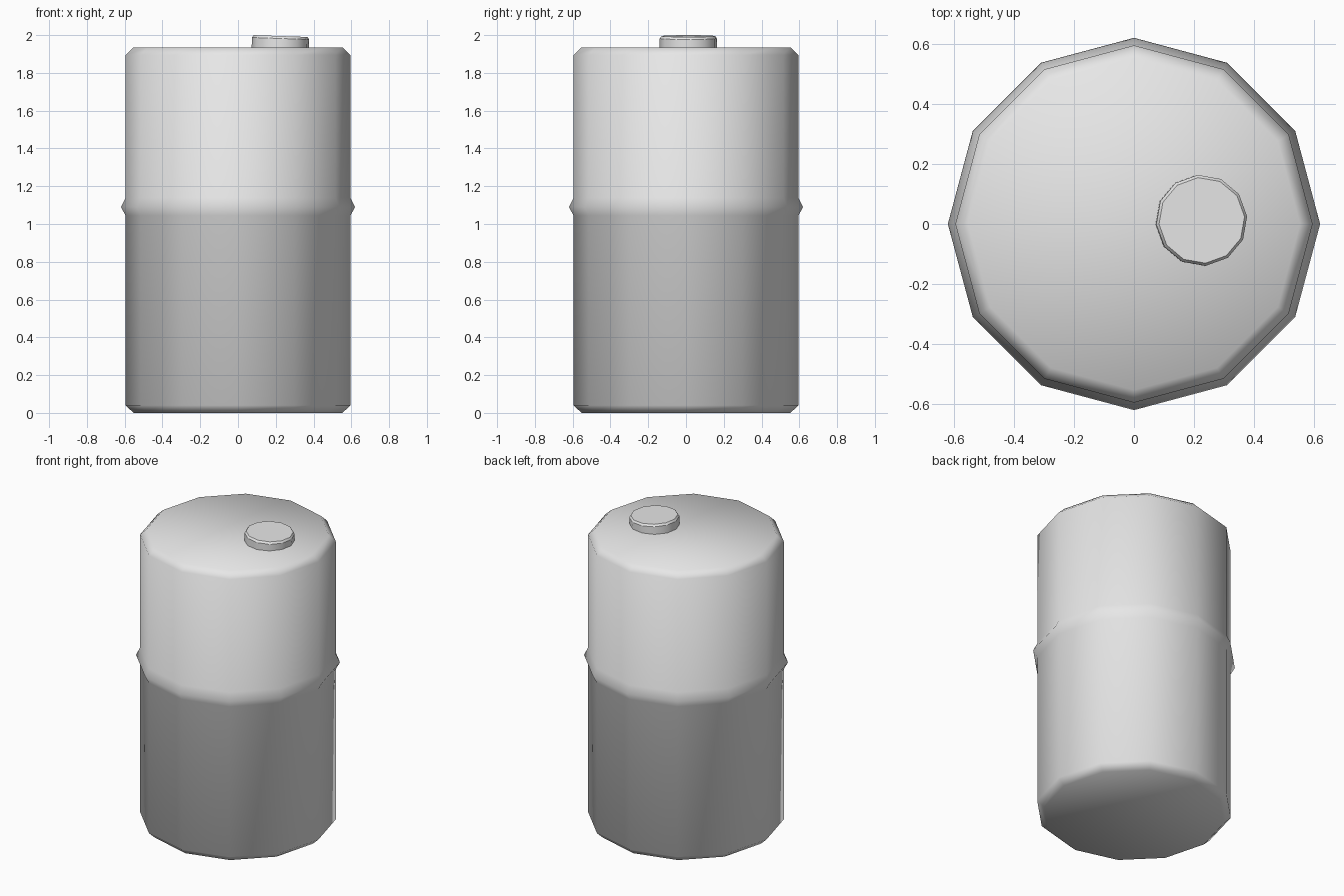
import bpy, bmesh, math
from mathutils import Matrix

cube = bpy.data.objects.get("Cube")
if cube:
    bpy.data.objects.remove(cube, do_unlink=True)

SIDES = 12


def make_material(name, color):
    mat = bpy.data.materials.new(name)
    mat.use_nodes = True
    mat.diffuse_color = color
    mat.node_tree.nodes["Principled BSDF"].inputs["Base Color"].default_value = color
    return mat


def lathe(name, profile, mat, turn=0.0):
    """Closed solid of revolution from (radius, height) points, bottom to top."""
    bm = bmesh.new()
    rings = []
    for r, z in profile:
        angles = [turn + math.tau * i / SIDES for i in range(SIDES)]
        rings.append([bm.verts.new((r * math.cos(a), r * math.sin(a), z)) for a in angles])
    for low, high in zip(rings, rings[1:]):
        for i in range(SIDES):
            j = (i + 1) % SIDES
            bm.faces.new((low[i], low[j], high[j], high[i]))
    bm.faces.new(rings[0][::-1])
    bm.faces.new(rings[-1])
    for f in bm.faces:
        f.smooth = True
    mesh = bpy.data.meshes.new(name)
    bm.to_mesh(mesh)
    bm.free()
    mesh.materials.append(mat)
    obj = bpy.data.objects.new(name, mesh)
    bpy.context.collection.objects.link(obj)
    return obj


grey = make_material("grey_metal", (0.8, 0.8, 0.8, 1))

# Drum with chamfered ends and a raised middle rib, smooth all over
lathe("barrel_body", [(0.553, 0), (0.595, 0.04), (0.595, 1.045), (0.62, 1.09),
                      (0.595, 1.14), (0.595, 1.895), (0.553, 1.935)], grey)

# Off-centre filler cap, leaning slightly outward
cap = lathe("filler_cap", [(0.152, -0.04), (0.152, 0.04), (0.143, 0.053)],
            grey, math.radians(5))
cap.matrix_world = (Matrix.Translation((0.224, 0.012, 1.942))
                    @ Matrix.Rotation(math.radians(2), 4, "Y"))
bpy.context.view_layer.update()
bpy.ops.object.select_all(action="DESELECT")
cap.select_set(True)
bpy.context.view_layer.objects.active = cap
bpy.ops.object.shade_smooth_by_angle(angle=math.radians(32))
